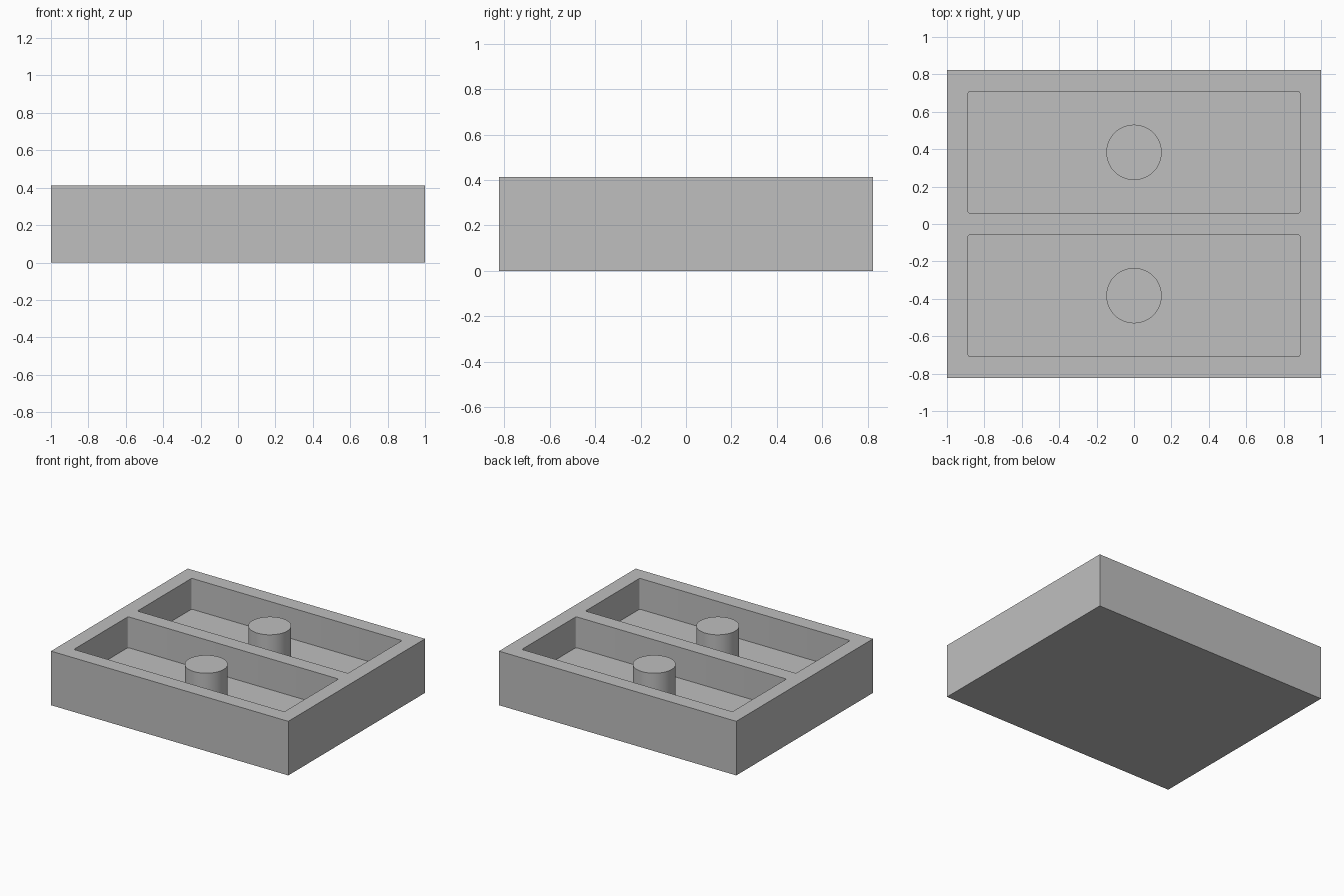
import bpy, bmesh
from mathutils import Matrix, Vector

if "Cube" in bpy.data.objects:
    bpy.data.objects.remove(bpy.data.objects["Cube"], do_unlink=True)

WIDTH, DEPTH, HEIGHT = 2.0, 1.646, 0.412
FLOOR = 0.177
POCKET_W, POCKET_D, POCKET_Y = 1.774, 0.652, 0.383
POST_R = 0.148

grey = bpy.data.materials.new("plain_grey")
grey.use_nodes = True
colour = (0.52, 0.52, 0.52, 1)
grey.diffuse_color = colour
grey.node_tree.nodes["Principled BSDF"].inputs["Base Color"].default_value = colour


def finish(name, bm):
    mesh = bpy.data.meshes.new(name)
    bm.to_mesh(mesh)
    bm.free()
    mesh.materials.append(grey)
    obj = bpy.data.objects.new(name, mesh)
    bpy.context.collection.objects.link(obj)
    return obj


def box(name, size, centre, corner=0):
    bm = bmesh.new()
    bmesh.ops.create_cube(bm, size=1, matrix=Matrix.LocRotScale(Vector(centre), None, Vector(size)))
    if corner:
        upright = [e for e in bm.edges if abs(e.verts[0].co.z - e.verts[1].co.z) > 0.01]
        bmesh.ops.bevel(bm, geom=upright, offset=corner, segments=4, profile=0.5, affect='EDGES')
    return finish(name, bm)


def activate(obj):
    bpy.ops.object.select_all(action='DESELECT')
    obj.select_set(True)
    bpy.context.view_layer.objects.active = obj


# Solid tray block
tray = box("tray", (WIDTH, DEPTH, HEIGHT), (0, 0, HEIGHT / 2))

for side, label in ((-1, "front"), (1, "back")):
    # Pocket with slightly rounded corners, cut down to the floor
    cutter = box(label + "_pocket_cutter", (POCKET_W, POCKET_D, HEIGHT),
                 (0, side * POCKET_Y, FLOOR + HEIGHT / 2), corner=0.012)
    cutter.hide_render = True
    cut = tray.modifiers.new(label + "_pocket", 'BOOLEAN')
    cut.operation, cut.solver, cut.object = 'DIFFERENCE', 'EXACT', cutter
    activate(tray)
    bpy.ops.object.modifier_apply(modifier=cut.name)
    bpy.data.objects.remove(cutter, do_unlink=True)

    # Round post standing on the pocket floor, level with the rim
    bm = bmesh.new()
    tall = HEIGHT - FLOOR
    bmesh.ops.create_cone(bm, cap_ends=True, segments=64, radius1=POST_R, radius2=POST_R,
                          depth=tall, matrix=Matrix.Translation((0, side * POCKET_Y, FLOOR + tall / 2)))
    post = finish(label + "_post", bm)
    activate(post)
    bpy.ops.object.shade_smooth_by_angle()

activate(tray)
bpy.ops.object.shade_smooth_by_angle()
